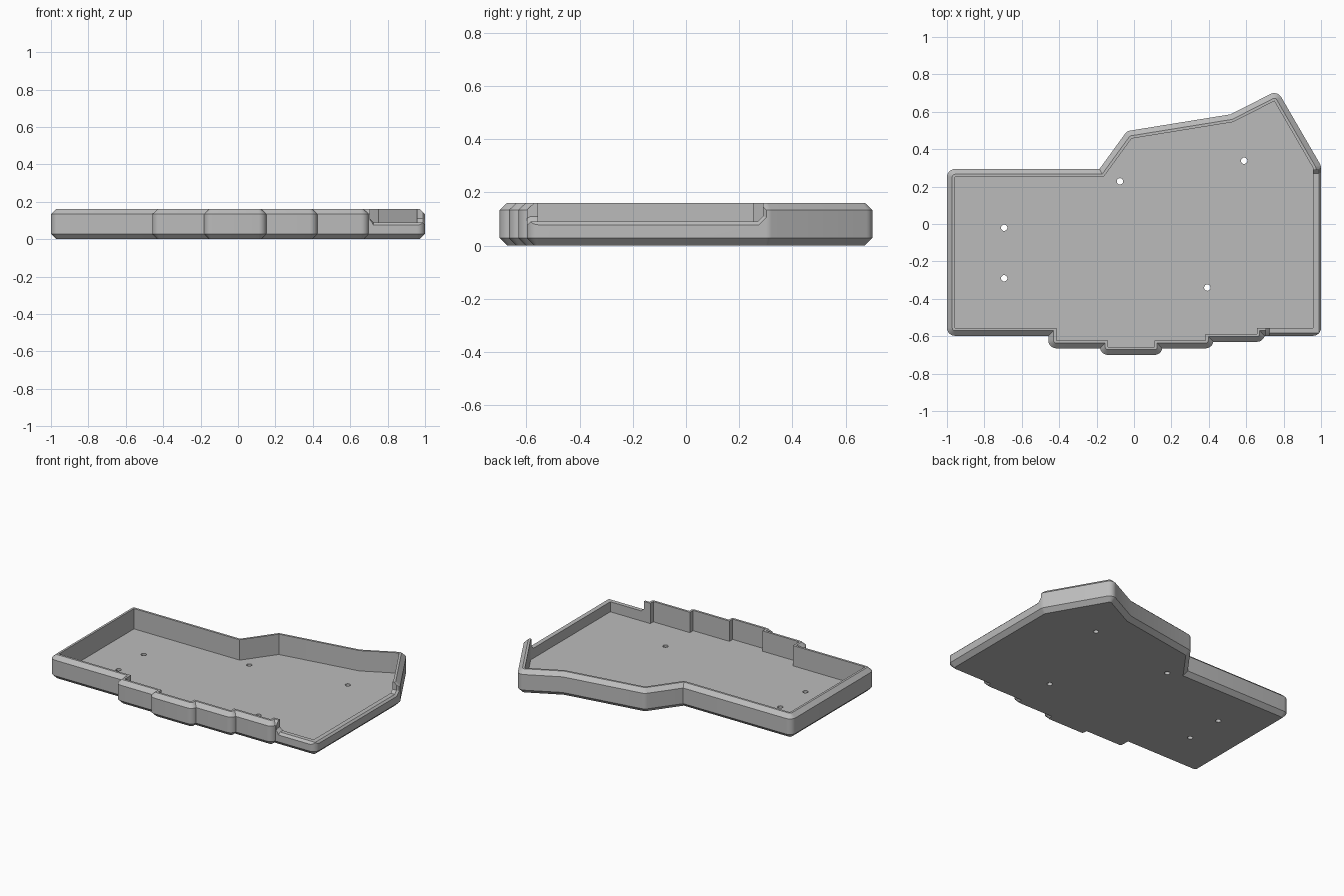
import bpy, bmesh, math
from mathutils import Vector

cube = bpy.data.objects.get("Cube")
if cube:
    bpy.data.objects.remove(cube, do_unlink=True)

WALL, CHAMFER, HEIGHT, FLOOR = 0.043, 0.028, 0.16, 0.022

# Cavity outline, counter-clockwise
OUTLINE = [Vector(p) for p in [
    (-0.957, -0.555), (-0.415, -0.555), (-0.415, -0.622), (-0.139, -0.622),
    (-0.139, -0.657), (0.109, -0.657), (0.109, -0.622), (0.382, -0.622),
    (0.382, -0.587), (0.657, -0.587), (0.657, -0.555), (0.957, -0.555),
    (0.957, 0.30), (0.75, 0.657), (0.53, 0.545), (-0.013, 0.457),
    (-0.163, 0.251), (-0.957, 0.251)]]

grey = bpy.data.materials.new("plain grey")
grey.use_nodes = True
colour = (0.5, 0.5, 0.5, 1)
grey.diffuse_color = colour
grey.node_tree.nodes["Principled BSDF"].inputs["Base Color"].default_value = colour


def make_object(name, bm):
    bmesh.ops.recalc_face_normals(bm, faces=bm.faces)
    mesh = bpy.data.meshes.new(name)
    bm.to_mesh(mesh)
    bm.free()
    mesh.materials.append(grey)
    obj = bpy.data.objects.new(name, mesh)
    bpy.context.collection.objects.link(obj)
    return obj


def offset_ring(d, steps=6):
    """Outline grown by d: convex corners rounded, concave corners mitred."""
    n = len(OUTLINE)
    edges = [OUTLINE[(i + 1) % n] - OUTLINE[i] for i in range(n)]
    turn = [edges[i - 1].cross(edges[i]) for i in range(n)]

    def trim(length):
        return math.asin((d - length) / d) if d > length else 0

    corners = []
    for i, p in enumerate(OUTLINE):
        e0, e1 = edges[i - 1], edges[i]
        a0 = math.atan2(-e0.x, e0.y)
        sweep = math.atan2(e0.cross(e1), e0.dot(e1))
        if turn[i] > 0:
            # Short steps meet the neighbouring wall part way round the arc
            start = trim(e0.length) if turn[i - 1] < 0 else 0
            end = sweep - (trim(e1.length) if turn[(i + 1) % n] < 0 else 0)
            angles = [a0 + start + (end - start) * k / steps for k in range(steps + 1)]
            corners.append([p + d * Vector((math.cos(a), math.sin(a))) for a in angles])
        else:
            a, r = a0 + sweep / 2, d / math.cos(sweep / 2)
            corners.append([p + r * Vector((math.cos(a), math.sin(a)))])
    for i in range(n):
        if turn[i] < 0:
            if turn[i - 1] > 0 and edges[i - 1].length < d:
                corners[i] = [corners[i - 1][-1]]
            elif turn[(i + 1) % n] > 0 and edges[i].length < d:
                corners[i] = [corners[(i + 1) % n][0]]
    return [p for c in corners for p in c]


# Tray: stacked rings from the underside, over the rim, down to the floor
bm = bmesh.new()
levels = [(WALL - CHAMFER, 0), (WALL, CHAMFER), (WALL, HEIGHT - CHAMFER + 0.002),
          (WALL - CHAMFER, HEIGHT), (0, HEIGHT), (0, FLOOR)]
rings = [[bm.verts.new((p.x, p.y, z)) for p in offset_ring(d)] for d, z in levels]
count = len(rings[0])
for low, high in zip(rings, rings[1:]):
    for i in range(count):
        j = (i + 1) % count
        bm.faces.new((low[i], low[j], high[j], high[i]))
bm.faces.new(rings[0][::-1])
bm.faces.new(rings[-1])
bmesh.ops.remove_doubles(bm, verts=bm.verts, dist=0.0001)
tray = make_object("case_tray", bm)

# Cutter that lowers the wall round the front corner, with a chamfered edge
X0, X1, Y0, Y1, LOW, TOP, B, F = 0.705, 0.988, -0.583, 0.29, 0.09, 0.3, 0.02, 0.03
edge = [(X0, Y0, TOP), (X0, Y0, LOW + B), (X0 + B, Y0, LOW), (X1, Y0, LOW),
        (X1, Y1 - B, LOW), (X1, Y1, LOW + B), (X1, Y1, TOP)]
flare = [(0, -F, 0), (0, -F, -F / 2), (-F / 6, -F, -F), (F, -F, -F),
         (F, F * 0.41, -F), (F, F, -F * 0.41), (F, F, 0)]
bm = bmesh.new()
mid = [bm.verts.new(p) for p in edge]
out = [bm.verts.new(Vector(p) + Vector(s)) for p, s in zip(edge, flare)]
inn = [bm.verts.new((x if k < 3 else 0.9, -0.5 if k < 4 else y, z))
       for k, (x, y, z) in enumerate(edge)]
top_out = bm.verts.new((X1 + F, Y0 - F, TOP))
top_in = bm.verts.new((0.9, -0.5, TOP))
for a, b in ((inn, mid), (mid, out)):
    for k in range(6):
        bm.faces.new((a[k], a[k + 1], b[k + 1], b[k]))
for side, top in ((inn, top_in), (out, top_out)):
    bm.faces.new(side[:4] + [top])
    bm.faces.new([top] + side[3:])
bm.faces.new((inn[0], mid[0], out[0], top_out, top_in))
bm.faces.new((top_in, top_out, out[6], mid[6], inn[6]))
bmesh.ops.triangulate(bm, faces=bm.faces)
cutters = [make_object("low_wall_cutter", bm)]

# Screw hole cutters
for x, y in [(-0.694, -0.02), (-0.694, -0.29), (-0.075, 0.228),
             (0.589, 0.338), (0.392, -0.34)]:
    bm = bmesh.new()
    bmesh.ops.create_cone(bm, cap_ends=True, segments=24, radius1=0.017,
                          radius2=0.017, depth=0.1)
    bmesh.ops.translate(bm, verts=bm.verts, vec=(x, y, 0.01))
    cutters.append(make_object("screw_hole_cutter", bm))

# Apply the cuts and remove the cutters
bpy.context.view_layer.objects.active = tray
for cutter in cutters:
    cutter.hide_render = True
    cut = tray.modifiers.new("cut", "BOOLEAN")
    cut.operation = "DIFFERENCE"
    cut.solver = "EXACT"
    cut.object = cutter
    bpy.ops.object.modifier_apply(modifier=cut.name)
    bpy.data.objects.remove(cutter, do_unlink=True)

# Smooth rounded corners, crisp chamfers
tray.data.shade_smooth()
tray.data.set_sharp_from_angle(angle=math.radians(25))
